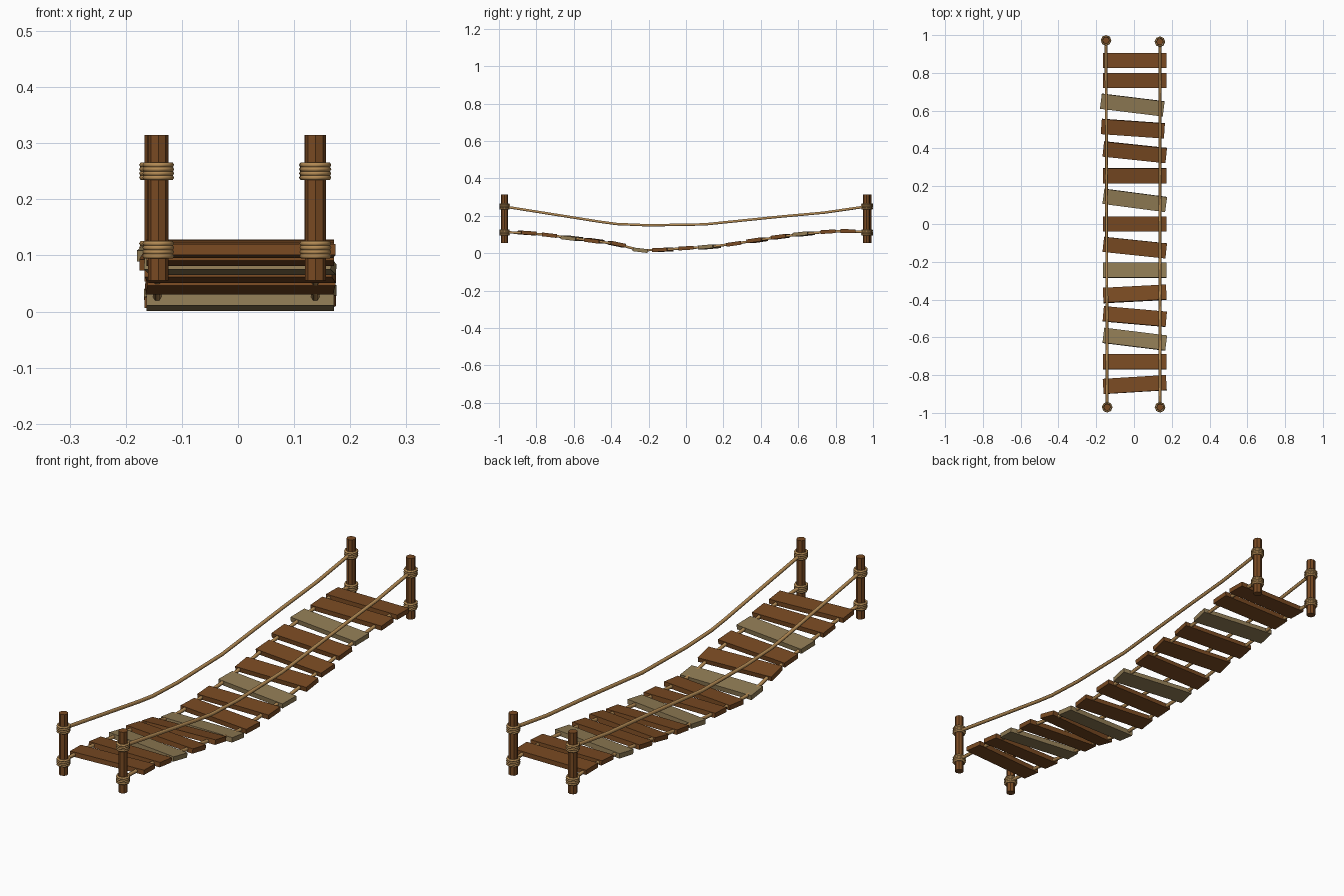
import bpy
import bmesh
import math
from mathutils import Matrix, Vector

if "Cube" in bpy.data.objects:
    bpy.data.objects.remove(bpy.data.objects["Cube"])


def material(name, rgb):
    m = bpy.data.materials.new(name)
    m.use_nodes = True
    m.diffuse_color = (*rgb, 1)
    m.node_tree.nodes["Principled BSDF"].inputs["Base Color"].default_value = (*rgb, 1)
    return m


brown = material("brown wood", (0.19, 0.068, 0.016))
weathered = material("weathered wood", (0.28, 0.2, 0.09))
tan = material("tan rope", (0.46, 0.26, 0.09))


def finish(name, bm, mat):
    mesh = bpy.data.meshes.new(name)
    bm.to_mesh(mesh)
    bm.free()
    mesh.materials.append(mat)
    ob = bpy.data.objects.new(name, mesh)
    bpy.context.collection.objects.link(ob)
    return ob


def rope(name, points, radius, closed=False):
    curve = bpy.data.curves.new(name, "CURVE")
    curve.dimensions = "3D"
    curve.bevel_depth = radius
    curve.bevel_resolution = 1
    curve.use_fill_caps = not closed
    spline = curve.splines.new("POLY")
    spline.points.add(len(points) - 1)
    for p, co in zip(spline.points, points):
        p.co = (*co, 1)
    spline.use_cyclic_u = closed
    curve.materials.append(tan)
    ob = bpy.data.objects.new(name, curve)
    bpy.context.collection.objects.link(ob)
    return ob


# Planks: y, z, yaw in degrees, sideways shift
planks = [
    (-0.85, 0.108, 3.5, 0), (-0.73, 0.096, 0, 0), (-0.61, 0.080, -7, 0),
    (-0.49, 0.066, -5, 0), (-0.37, 0.048, 3, 0), (-0.245, 0.016, 0, 0),
    (-0.125, 0.018, -6, 0), (0, 0.027, 0, 0), (0.125, 0.034, -7.5, 0),
    (0.255, 0.05, 0, 0), (0.38, 0.069, -6, 0), (0.505, 0.088, -4, -0.01),
    (0.63, 0.103, -7, -0.013), (0.76, 0.115, 0, 0), (0.865, 0.118, 0, 0)]
grey_ones = (2, 5, 8, 12)
deck = [(-0.975, 0.112)] + [p[:2] for p in planks] + [(0.97, 0.112)]

for i, (y, z, yaw, shift) in enumerate(planks):
    (y0, z0), (y1, z1) = deck[i], deck[i + 2]
    pitch = math.atan2(z1 - z0, y1 - y0)
    bm = bmesh.new()
    place = (Matrix.Translation((0.004 + shift, y, z))
             @ Matrix.Rotation(math.radians(yaw), 4, "Z")
             @ Matrix.Rotation(pitch, 4, "X")
             @ Matrix.Diagonal((0.335, 0.08, 0.02, 1)))
    bmesh.ops.create_cube(bm, size=1, matrix=place)
    finish(f"plank_{i + 1}", bm, weathered if i in grey_ones else brown)

# Posts with rope lashings
posts = {"front_right": (-0.142, -0.97), "front_left": (0.138, -0.97),
         "back_right": (-0.148, 0.972), "back_left": (0.137, 0.965)}
SIDES = 8
for name, (x, y) in posts.items():
    bm = bmesh.new()
    bmesh.ops.create_cone(bm, cap_ends=True, segments=SIDES, radius1=0.0185,
                          radius2=0.0185, depth=0.26,
                          matrix=Matrix.Translation((x, y, 0.185)))
    finish(f"{name}_post", bm, brown)
    for level, height in (("lower", 0.11), ("upper", 0.25)):
        for turn in range(4):
            z = height + (turn - 1.5) * 0.0075
            ring = [(x + 0.0235 * math.cos(a), y + 0.0235 * math.sin(a), z)
                    for a in (math.tau * k / SIDES for k in range(SIDES))]
            rope(f"{name}_{level}_lashing_{turn + 1}", ring, 0.0048, True)

# Hand ropes and deck ropes, sagging between the posts
sag = [(-0.97, 0.249), (-0.9, 0.238), (-0.68, 0.203), (-0.46, 0.168), (-0.37, 0.156),
       (-0.2, 0.149), (0.1, 0.154), (0.285, 0.173), (0.5, 0.195),
       (0.74, 0.217), (0.97, 0.25)]
for side in ("right", "left"):
    xf, yf = posts[f"front_{side}"]
    xb, yb = posts[f"back_{side}"]
    for name, path in (("hand_rope", sag), ("deck_rope", deck)):
        pts = []
        for y, z in path:
            t = (y + 0.97) / 1.94
            pts.append(Vector((xf + (xb - xf) * t, min(max(y, yf), yb), z)))
        rope(f"{side}_{name}", pts, 0.0075)
